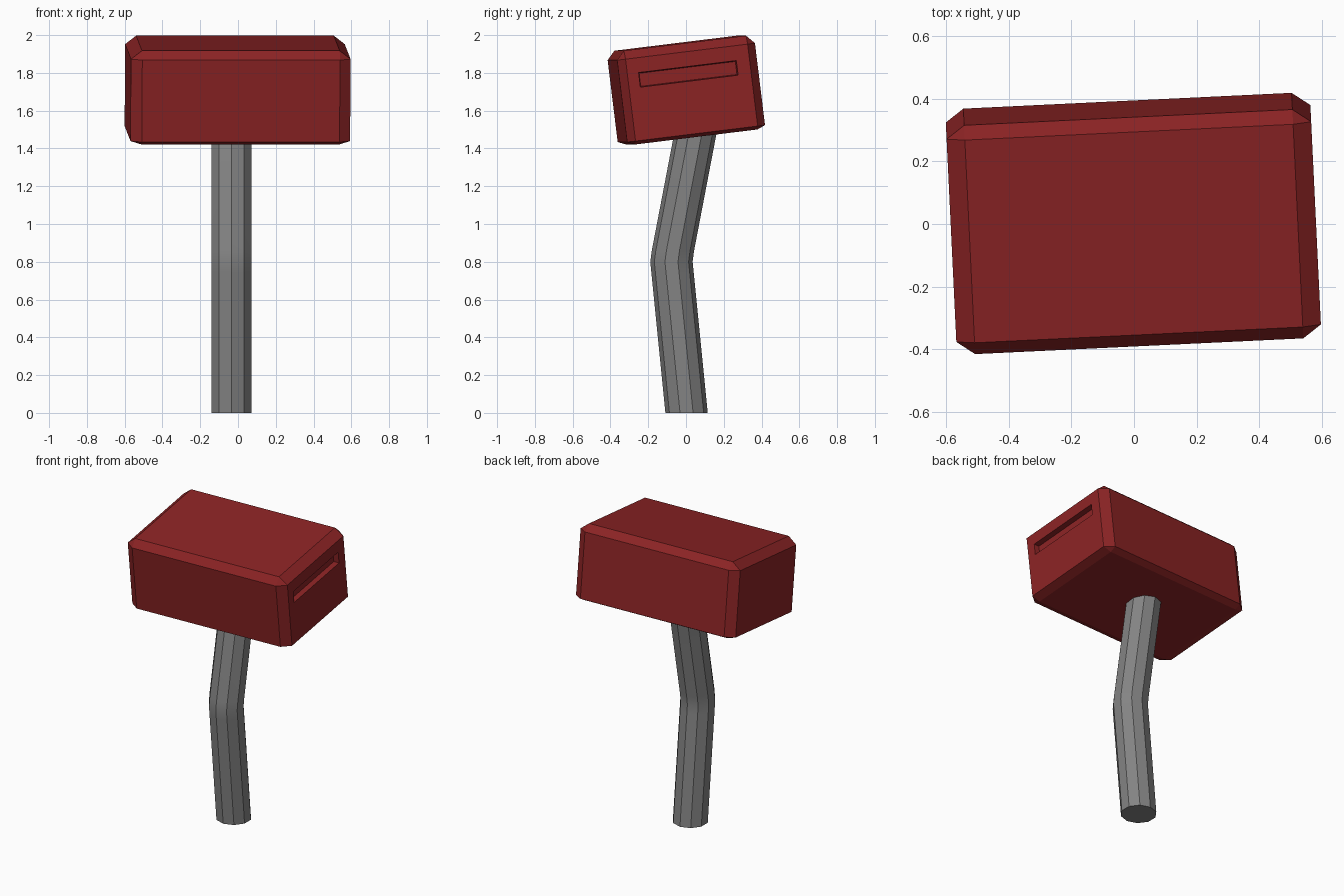
import bpy, bmesh, math
from mathutils import Matrix, Vector

if "Cube" in bpy.data.objects:
    bpy.data.objects.remove(bpy.data.objects["Cube"])


def material(name, rgb):
    m = bpy.data.materials.new(name)
    m.diffuse_color = (*rgb, 1)
    m.use_nodes = True
    m.node_tree.nodes["Principled BSDF"].inputs["Base Color"].default_value = m.diffuse_color
    return m


def add_object(name, bm, mat):
    bmesh.ops.recalc_face_normals(bm, faces=bm.faces[:])
    mesh = bpy.data.meshes.new(name)
    bm.to_mesh(mesh)
    bm.free()
    mesh.materials.append(mat)
    ob = bpy.data.objects.new(name, mesh)
    bpy.context.collection.objects.link(ob)
    return ob


red = material("dark red paint", (0.26, 0.017, 0.018))
grey = material("grey metal", (0.23, 0.23, 0.23))

# Box: chamfered block as the hull of three points per corner
A, B, C = 0.582, 0.368, 0.25
bm = bmesh.new()
for sx in (-1, 1):
    for sy in (-1, 1):
        for sz in (-1, 1):
            cx, cy = 0.058, 0.042
            cz = 0.045 if sz > 0 else 0.018
            for p in ((A, B - cy, C - cz), (A - cx, B, C - cz), (A - cx, B - cy, C)):
                bm.verts.new((sx * p[0], sy * p[1], sz * p[2]))
bmesh.ops.convex_hull(bm, input=bm.verts[:])
bmesh.ops.dissolve_limit(bm, angle_limit=0.01, verts=bm.verts[:], edges=bm.edges[:])
bmesh.ops.recalc_face_normals(bm, faces=bm.faces[:])

# Slot in the right end of the box
end = max(bm.faces, key=lambda f: f.calc_center_median().x)
bmesh.ops.inset_individual(bm, faces=[end], thickness=0.05)
mid = end.calc_center_median()
for v in end.verts:
    v.co.y = -0.005 + math.copysign(0.261, v.co.y - mid.y)
    v.co.z = 0.087 + math.copysign(0.039, v.co.z - mid.z)
bmesh.ops.inset_individual(bm, faces=[end], thickness=0.006, depth=-0.035)

# Tilt and turn the box
bm.transform(Matrix.Translation((-0.002, 0, 1.709))
             @ Matrix.Rotation(math.radians(2.75), 4, 'Z')
             @ Matrix.Rotation(math.radians(7), 4, 'X'))
add_object("box", bm, red)

# Bent ten-sided post
path = [(0.003, 0), (-0.071, 0.74), (-0.077, 0.80), (-0.069, 0.86),
        (0.043, 1.445), (0.063, 1.55)]
N, R = 10, 0.112
bm = bmesh.new()
rings = []
for y, z in path:
    rings.append([bm.verts.new((-0.035 + R * math.sin(math.tau * i / N),
                                y + R * math.cos(math.tau * i / N), z)) for i in range(N)])
for a, b in zip(rings, rings[1:]):
    for i in range(N):
        j = (i + 1) % N
        bm.faces.new((a[i], a[j], b[j], b[i]))
bm.faces.new(rings[0])
bm.faces.new(rings[-1])
post = add_object("post", bm, grey)
bpy.context.view_layer.objects.active = post
post.select_set(True)
bpy.ops.object.shade_smooth_by_angle(angle=math.radians(20))
